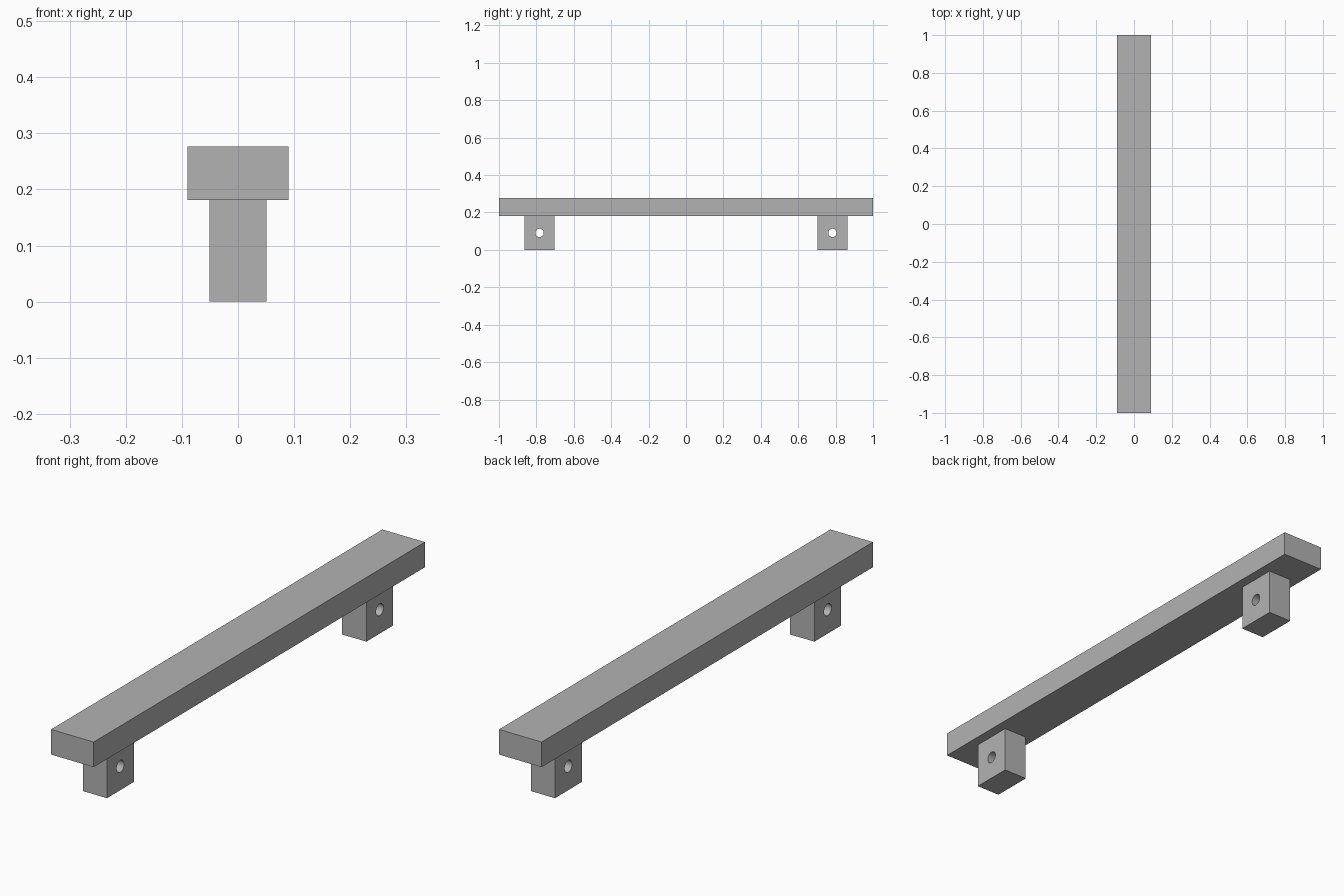
import bpy
import math

old = bpy.data.objects.get("Cube")
if old:
    bpy.data.objects.remove(old, do_unlink=True)

# Single matte grey
grey = bpy.data.materials.new("plain_grey")
grey.use_nodes = True
COLOUR = (0.45, 0.45, 0.45, 1)
grey.diffuse_color = COLOUR
grey.node_tree.nodes["Principled BSDF"].inputs["Base Color"].default_value = COLOUR

BEAM_WIDTH, BEAM_LENGTH = 0.18, 2.0
LEG_WIDTH, LEG_DEPTH, LEG_HEIGHT = 0.102, 0.162, 0.181
TOP = 0.277
LEG_Y = 0.783
HOLE_RADIUS, HOLE_Z = 0.0225, 0.091


def box(name, size, centre):
    bpy.ops.mesh.primitive_cube_add(size=1, location=centre)
    obj = bpy.context.object
    obj.name = name
    obj.scale = size
    bpy.ops.object.transform_apply(location=False, rotation=False, scale=True)
    obj.data.materials.append(grey)
    return obj


def drill(obj, y):
    """Cut a round hole through a leg from side to side."""
    bpy.ops.mesh.primitive_cylinder_add(
        vertices=32, radius=HOLE_RADIUS, depth=LEG_WIDTH * 2,
        location=(0, y, HOLE_Z), rotation=(0, math.pi / 2, 0))
    cutter = bpy.context.object
    cutter.hide_render = True
    cutter.data.materials.append(grey)
    cut = obj.modifiers.new("hole", "BOOLEAN")
    cut.operation = "DIFFERENCE"
    cut.solver = "EXACT"
    cut.object = cutter
    bpy.ops.object.select_all(action="DESELECT")
    obj.select_set(True)
    bpy.context.view_layer.objects.active = obj
    bpy.ops.object.modifier_apply(modifier=cut.name)
    bpy.data.objects.remove(cutter, do_unlink=True)
    bpy.ops.object.shade_smooth_by_angle(angle=math.radians(30))


# Long top beam
box("beam", (BEAM_WIDTH, BEAM_LENGTH, TOP - LEG_HEIGHT),
    (0, 0, (TOP + LEG_HEIGHT) / 2))

# Drilled legs near each end
for name, y in (("front_leg", -LEG_Y), ("back_leg", LEG_Y)):
    leg = box(name, (LEG_WIDTH, LEG_DEPTH, LEG_HEIGHT), (0, y, LEG_HEIGHT / 2))
    drill(leg, y)
